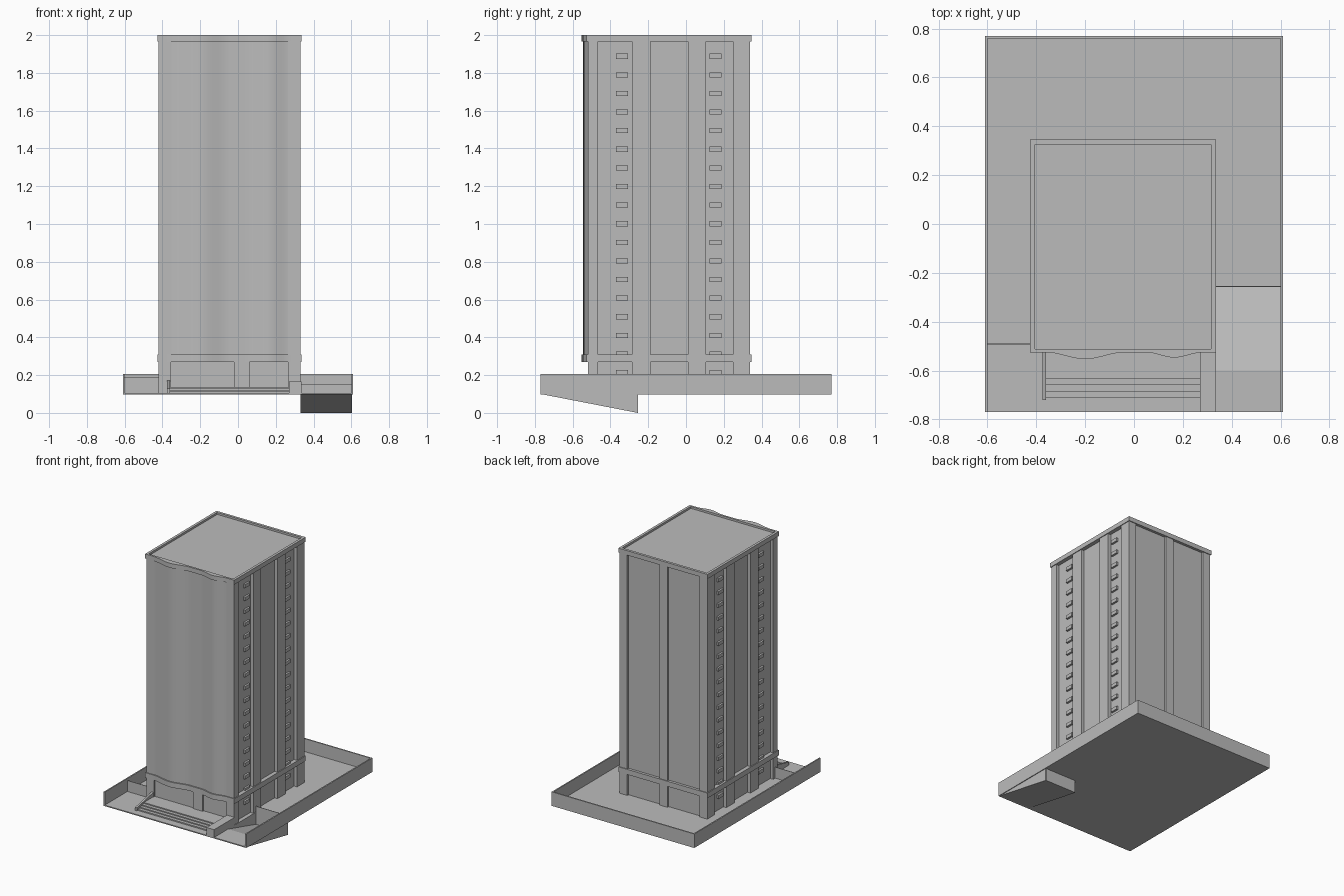
import bpy, bmesh, math

cube = bpy.data.objects.get("Cube")
if cube:
    bpy.data.objects.remove(cube)

GREY = (0.5, 0.5, 0.5, 1)
mat = bpy.data.materials.new("concrete_grey")
mat.use_nodes = True
mat.diffuse_color = GREY
mat.node_tree.nodes["Principled BSDF"].inputs["Base Color"].default_value = GREY


def prism(name, outline, lo, hi, axis="z"):
    """Extrude a 2D outline along z (outline in x, y) or along x (outline in y, z)."""
    bm = bmesh.new()
    place = (lambda p, h: (p[0], p[1], h)) if axis == "z" else (lambda p, h: (h, p[0], p[1]))
    face = bm.faces.new([bm.verts.new(place(p, lo)) for p in outline])
    top = bmesh.ops.extrude_face_region(bm, geom=[face])["geom"]
    shift = (0, 0, hi - lo) if axis == "z" else (hi - lo, 0, 0)
    bmesh.ops.translate(bm, vec=shift, verts=[v for v in top if isinstance(v, bmesh.types.BMVert)])
    bmesh.ops.recalc_face_normals(bm, faces=bm.faces)
    me = bpy.data.meshes.new(name)
    bm.to_mesh(me)
    bm.free()
    me.materials.append(mat)
    ob = bpy.data.objects.new(name, me)
    bpy.context.collection.objects.link(ob)
    return ob


def box(name, x0, x1, y0, y1, z0, z1):
    return prism(name, [(x0, y0), (x1, y0), (x1, y1), (x0, y1)], z0, z1)


def smooth(ob):
    bpy.ops.object.select_all(action="DESELECT")
    ob.select_set(True)
    bpy.context.view_layer.objects.active = ob
    bpy.ops.object.shade_smooth_by_angle(angle=math.radians(30))


# Wavy facade line: two rounded bulges between flat stretches
BULGES = [(-0.36, -0.04, 0.027), (0.05, 0.28, 0.021)]


def wave(x0, x1, y, steps=48):
    pts = []
    for i in range(steps + 1):
        x = x0 + (x1 - x0) * i / steps
        out = sum(d * math.sin(math.pi * (x - a) / (b - a)) ** 2
                  for a, b, d in BULGES if a < x < b)
        pts.append((x, y - out))
    return pts


# Tower extents
L, R, F, B = -0.42, 0.33, -0.52, 0.34
MID = (L + R) / 2
GROUND, TOP = 0.105, 1.965
DEEP = 0.025

# Tower core, recessed behind the pilasters
box("tower_core", L + DEEP, R - DEEP, F + 0.012, B - 0.015, GROUND, TOP)

# Corner piers
for side in (-1, 1):
    xo = L if side < 0 else R
    xa, xb = sorted((xo, xo - side * 0.065))
    box("front_corner_pier", xa, xb, F, F + 0.055, GROUND, TOP)
    box("back_corner_pier", xa, xb, B - 0.09, B, GROUND, TOP)

    # Side pilasters and the small ledges on each floor
    xa, xb = sorted((xo, xo - side * 0.04))
    for y in (-0.285, 0.01):
        box("side_pilaster", xa, xb, y, y + 0.097, GROUND, TOP)
    xa, xb = sorted((xo - side * 0.01, xo - side * 0.04))
    for y in (-0.37, 0.125):
        for floor in range(18):
            z = 0.2 + floor * 0.0985
            box("floor_ledge", xa, xb, y, y + 0.062, z, z + 0.027)

# Middle piers on the back and the entrance front
box("back_middle_pier", -0.08, -0.01, B - 0.03, B, GROUND, TOP)
box("front_middle_pier", -0.02, 0.06, F, F + 0.03, GROUND, 0.28)

# Wavy front wall
smooth(prism("front_wavy_wall", wave(L + 0.06, R - 0.06, F + 0.003) + [(R - 0.06, F + 0.04), (L + 0.06, F + 0.04)],
             0.29, TOP))

# Bands around the tower, with the same wave on the front
EDGE = 0.006
BL, BR, BF, BB = L - EDGE, R + EDGE, F - EDGE, B + EDGE
band = wave(BL, BR, BF) + [(BR, BB), (BL, BB)]
smooth(prism("lower_band", band, 0.27, 0.31))
smooth(prism("roof_slab", band, TOP, 1.985))

# Parapet
IN = 0.02
box("left_parapet", BR - IN, BR, BF + 0.015, BB, 1.98, 2.0)
box("right_parapet", BL, BL + IN, BF + 0.015, BB, 1.98, 2.0)
box("back_parapet", BL + IN, BR - IN, BB - IN, BB, 1.98, 2.0)
smooth(prism("front_parapet", wave(BL, BR, BF) + [(BR, BF + 0.015), (BL, BF + 0.015)], 1.98, 2.0))

# Site floor, left open above the ramp
SX, SY = 0.61, 0.77
RX0, RX1, RY0, RY1 = 0.335, 0.6, -0.6, -0.255
box("site_floor_main", -SX, RX0, -SY, SY, 0.097, GROUND)
box("site_floor_back", RX0, SX, RY1, SY, 0.097, GROUND)
box("site_floor_front", RX0, SX, -SY, RY0, 0.097, GROUND)

# Site walls
box("left_site_wall", SX - 0.01, SX, -SY, SY, 0.097, 0.205)
box("right_site_wall", -SX, -SX + 0.01, -SY, SY, 0.097, 0.205)
box("back_site_wall", -SX, SX, SY - 0.01, SY, 0.097, 0.205)
box("side_fence", -SX, L, -0.494, -0.49, GROUND, 0.19)

# Ramp down to the basement, with cheeks, end wall and header
prism("ramp", [(-SY, 0.1), (RY0, GROUND), (RY1, 0.01), (RY1, 0.0)], RX0, RX1, "x")
cheek = [(-SY, 0.1), (RY1, 0.1), (RY1, 0.0)]
prism("ramp_cheek_inner", cheek, RX0 - 0.004, RX0, "x")
prism("ramp_cheek_outer", cheek, RX1, RX1 + 0.004, "x")
box("ramp_end_wall", RX0, RX1, RY1 - 0.002, RY1 + 0.002, 0.0, 0.1)
box("ramp_header", RX0, RX1, RY1 - 0.002, RY1 + 0.002, 0.1, 0.15)

# Entrance steps and side walls
for i in range(4):
    box("entrance_step", -0.36, 0.27, -0.71 + i * 0.025, F + 0.02, GROUND, 0.114 + i * 0.008)
prism("stair_rail", [(-0.72, 0.1), (-0.72, 0.13), (F, 0.172), (F, 0.1)], -0.375, -0.36, "x")
box("stair_side_block", 0.27, 0.335, -SY, F, 0.1, 0.165)
